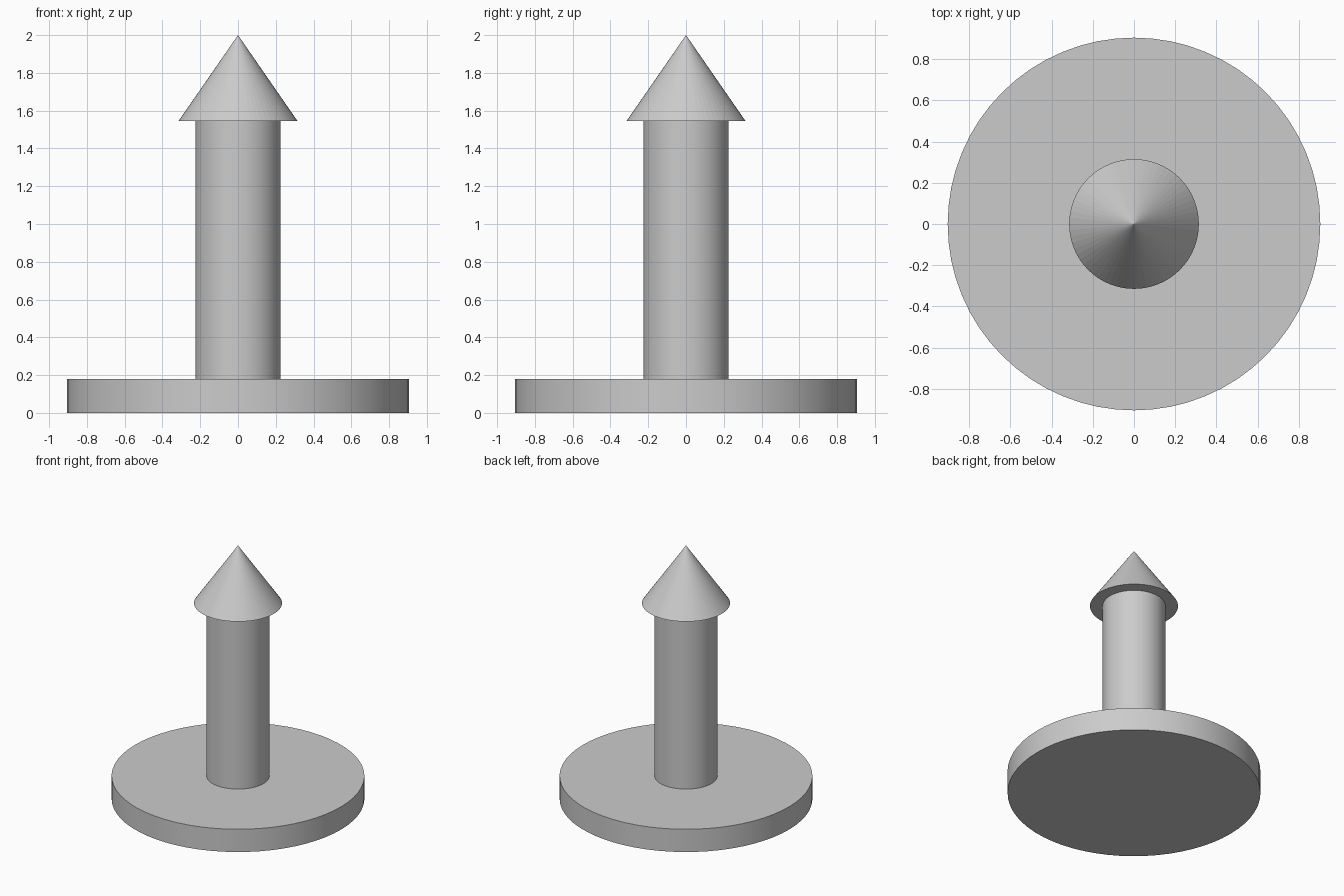
import bpy
import math

# Remove the default cube
cube = bpy.data.objects.get("Cube")
if cube:
    bpy.data.objects.remove(cube, do_unlink=True)

# Single grey material
grey = bpy.data.materials.new("plain_grey")
grey.use_nodes = True
colour = (0.6, 0.6, 0.6, 1.0)
grey.diffuse_color = colour
grey.node_tree.nodes["Principled BSDF"].inputs["Base Color"].default_value = colour

SIDES = 64


def round_part(name, bottom, top, lower_radius, upper_radius):
    """Upright cylinder or cone between two heights."""
    bpy.ops.mesh.primitive_cone_add(
        vertices=SIDES, radius1=lower_radius, radius2=upper_radius,
        depth=top - bottom, location=(0, 0, (bottom + top) / 2))
    part = bpy.context.object
    part.name = name
    part.data.materials.append(grey)
    return part


# Flat disc base and upright shaft, smooth sides with sharp rims
for name, bottom, top, radius in (("base_disc", 0, 0.18, 0.905),
                                  ("shaft", 0.18, 1.545, 0.225)):
    round_part(name, bottom, top, radius, radius)
    bpy.ops.object.shade_smooth_by_angle(angle=math.radians(30))

# Pointed cap, left flat so the shading runs straight to the tip
round_part("cone_tip", 1.545, 2.0, 0.315, 0)
